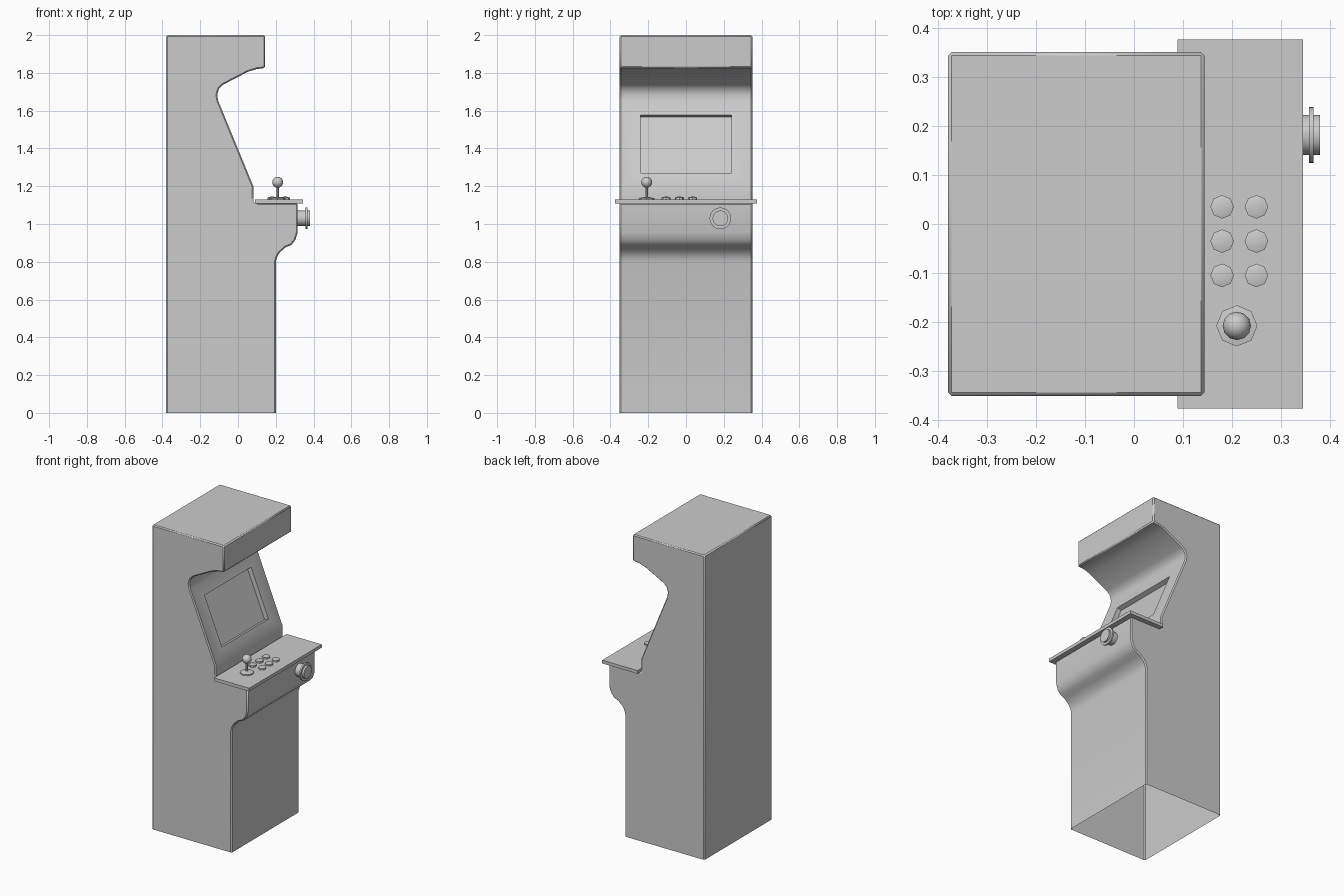
import bpy, bmesh, math
from mathutils import Vector, Matrix

if "Cube" in bpy.data.objects:
    bpy.data.objects.remove(bpy.data.objects["Cube"])


def finish(bm, name):
    bmesh.ops.recalc_face_normals(bm, faces=bm.faces)
    return link(bm, name)


def link(bm, name):
    me = bpy.data.meshes.new(name)
    bm.to_mesh(me)
    bm.free()
    ob = bpy.data.objects.new(name, me)
    bpy.context.collection.objects.link(ob)
    return ob


def lathe(name, rings, seg, loc, axis='Z'):
    """Surface of revolution from (radius, height) pairs."""
    bm = bmesh.new()
    vs = [bm.verts.new((r, 0, h)) for r, h in rings]
    es = [bm.edges.new(p) for p in zip(vs, vs[1:])]
    bmesh.ops.spin(bm, geom=vs + es, cent=(0, 0, 0), axis=(0, 0, 1),
                   angle=2 * math.pi, steps=seg, use_duplicate=False)
    bmesh.ops.remove_doubles(bm, verts=bm.verts, dist=1e-4)
    m = Matrix.Translation(loc)
    if axis == 'X':
        m = m @ Matrix.Rotation(math.pi / 2, 4, 'Y')
    bmesh.ops.transform(bm, matrix=m, verts=bm.verts)
    return finish(bm, name)


# Cabinet: side profile (x, z) extruded across the width, open underneath
W = 0.351
profile = [(-0.38, 0), (0.2, 0), (0.2, 0.80), (0.207, 0.825), (0.22, 0.848),
           (0.25, 0.875), (0.282, 0.889), (0.304, 0.916), (0.316, 0.955),
           (0.316, 1.11), (0.082, 1.11), (0.082, 1.198), (-0.105, 1.653),
           (-0.11, 1.685), (-0.1, 1.717), (-0.078, 1.738), (0.053, 1.806),
           (0.098, 1.82), (0.144, 1.826), (0.144, 2.0), (-0.38, 2.0)]
bm = bmesh.new()
cap = bm.faces.new([bm.verts.new((x, -W, z)) for x, z in profile])
ext = bmesh.ops.extrude_face_region(bm, geom=[cap], use_keep_orig=True)
bmesh.ops.translate(bm, vec=(0, 2 * W, 0),
                    verts=[g for g in ext['geom'] if isinstance(g, bmesh.types.BMVert)])
bmesh.ops.recalc_face_normals(bm, faces=bm.faces)
bmesh.ops.delete(bm, context='FACES_ONLY',
                 geom=[f for f in bm.faces if all(v.co.z < 1e-4 for v in f.verts)])
sharp = [e for e in bm.edges if len(e.link_faces) == 2 and e.calc_face_angle() > 0.7]
bmesh.ops.bevel(bm, geom=sharp, offset=0.007, offset_type='OFFSET', segments=1,
                profile=0.5, affect='EDGES', clamp_overlap=True)

# Recessed screen in the sloping front
bm.normal_update()
n = Vector((0.455, 0, 0.187)).normalized()
screen = max((f for f in bm.faces if f.normal.dot(n) > 0.999), key=lambda f: f.calc_area())
bmesh.ops.inset_individual(bm, faces=[screen], thickness=0.07)
mid = screen.calc_center_median()
for v in screen.verts:
    z = 1.27 if v.co.z < mid.z else 1.577
    v.co = (0.082 - 0.187 / 0.455 * (z - 1.198), math.copysign(0.241, v.co.y), z)
bmesh.ops.inset_individual(bm, faces=[screen], thickness=0)
for v in screen.verts:
    v.co -= n * 0.03
link(bm, "cabinet")

# Control panel shelf
bm = bmesh.new()
bmesh.ops.create_cube(bm, size=1)
for v in bm.verts:
    v.co = (0.217 + v.co.x * 0.256, v.co.y * 0.754, 1.119 + v.co.z * 0.021)
finish(bm, "control_panel")

# Push buttons
TOP = 1.129
for i, x in enumerate((0.18, 0.25)):
    for j, y in enumerate((-0.105, -0.035, 0.035)):
        lathe(f"button_{i}_{j}", [(0.024, 0), (0.024, 0.011), (0, 0.018)], 8, (x, y, TOP))

# Joystick: base plate, shaft and ball
stick = (0.21, -0.208, TOP)
lathe("joystick_base", [(0.042, 0), (0.042, 0.008), (0, 0.016)], 8, stick)
lathe("joystick_shaft", [(0.007, 0.005), (0.007, 0.08)], 8, stick)
ball = [(0.029 * math.sin(math.pi * k / 8), -0.029 * math.cos(math.pi * k / 8) + 0.092)
        for k in range(9)]
lathe("joystick_ball", ball, 12, stick)

# Round knob on the front with a flange
lathe("front_knob", [(0.041, 0), (0.041, 0.042), (0.057, 0.042), (0.057, 0.052),
                     (0.041, 0.052), (0.041, 0.065), (0, 0.065)], 32,
      (0.315, 0.182, 1.03), 'X')

for ob in bpy.context.scene.objects:
    ob.select_set(True)
    bpy.context.view_layer.objects.active = ob
bpy.ops.object.shade_smooth_by_angle(angle=math.radians(40))
